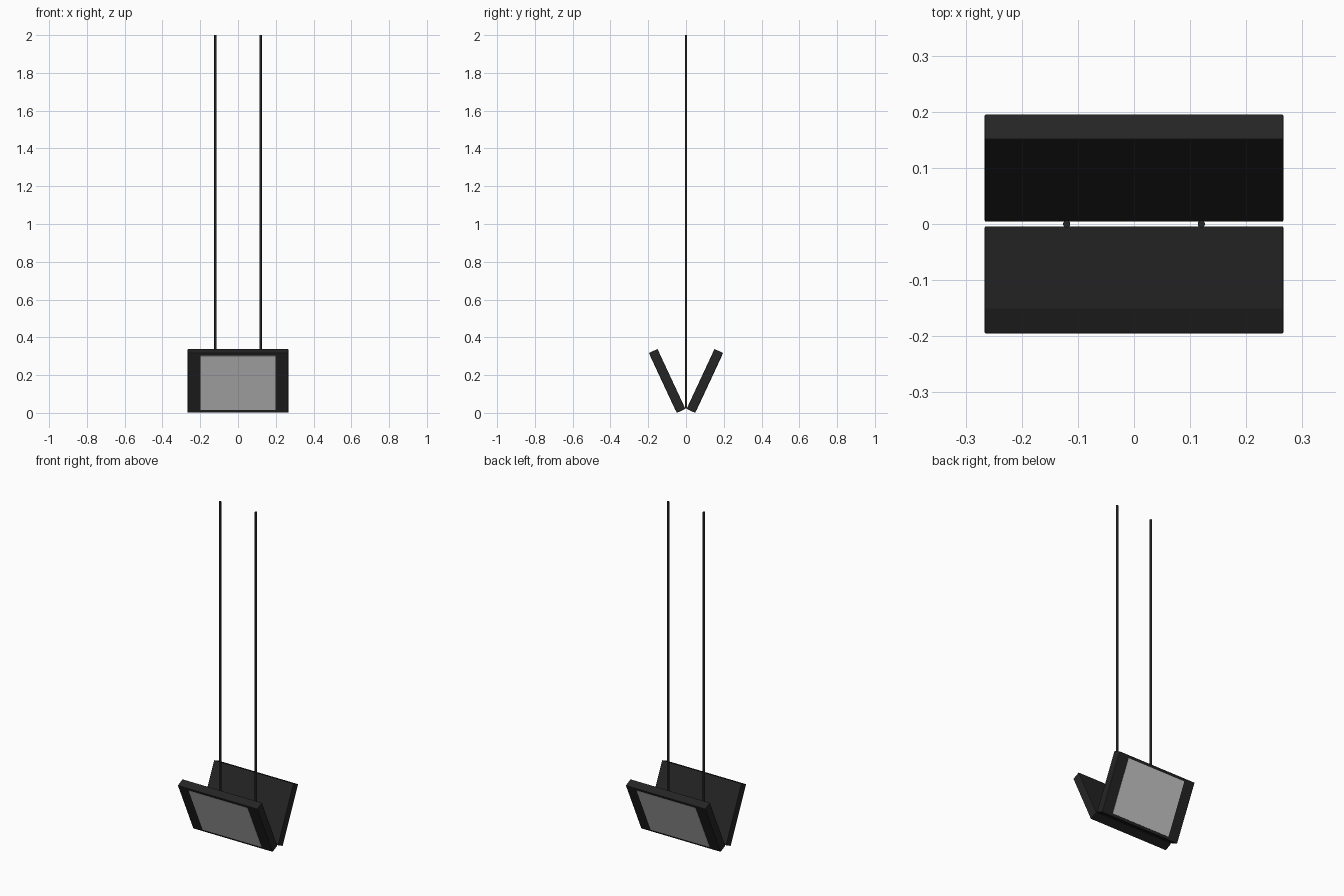
import bpy
import math
from mathutils import Matrix, Vector

if "Cube" in bpy.data.objects:
    bpy.data.objects.remove(bpy.data.objects["Cube"], do_unlink=True)


def make_material(name, value):
    mat = bpy.data.materials.new(name)
    mat.use_nodes = True
    colour = (value, value, value, 1)
    mat.diffuse_color = colour
    bsdf = mat.node_tree.nodes["Principled BSDF"]
    bsdf.inputs["Base Color"].default_value = colour
    bsdf.inputs["Roughness"].default_value = 0.6
    return mat


black = make_material("black_casing", 0.018)
grey = make_material("light_grey_screen", 0.6)

WIDTH, THICK, HEIGHT = 0.533, 0.05, 0.35
TILT = math.radians(25)
GAP = 0.003
ROD_X, ROD_RADIUS, ROD_BOTTOM, TOP = 0.12, 0.0065, 0.022, 2.0


def box(name, size, offset, frame, mat, bevel=0):
    """Box placed inside a tilted frame, with optional softened edges."""
    bpy.ops.mesh.primitive_cube_add(size=1)
    obj = bpy.context.object
    obj.name = name
    obj.data.transform(Matrix.Translation(offset) @ Matrix.Diagonal((*size, 1)))
    obj.matrix_world = frame
    obj.data.materials.append(mat)
    if bevel:
        mod = obj.modifiers.new("soft_edges", "BEVEL")
        mod.width = bevel
        mod.segments = 2
    return obj


# Two display panels leaning outward in a V, joined near the bottom
lower_edge = Vector((0, -GAP - THICK * math.cos(TILT), 0))
lean = Matrix.Translation(lower_edge) @ Matrix.Rotation(TILT, 4, "X")
for side, turn in (("front", 0), ("back", math.pi)):
    frame = Matrix.Rotation(turn, 4, "Z") @ lean
    box(side + "_casing", (WIDTH, THICK, HEIGHT),
        (0, THICK / 2, HEIGHT / 2), frame, black, 0.003)
    box(side + "_screen", (0.395, 0.004, 0.318),
        (0, 0.001, HEIGHT / 2), frame, grey)

# Hanging rods rising from the joint between the panels
for side, sign in (("left", 1), ("right", -1)):
    bpy.ops.mesh.primitive_cylinder_add(
        vertices=12, radius=ROD_RADIUS, depth=TOP - ROD_BOTTOM,
        location=(sign * ROD_X, 0, (TOP + ROD_BOTTOM) / 2))
    rod = bpy.context.object
    rod.name = side + "_hanging_rod"
    rod.data.materials.append(black)
    bpy.ops.object.shade_smooth_by_angle(angle=math.radians(40))
